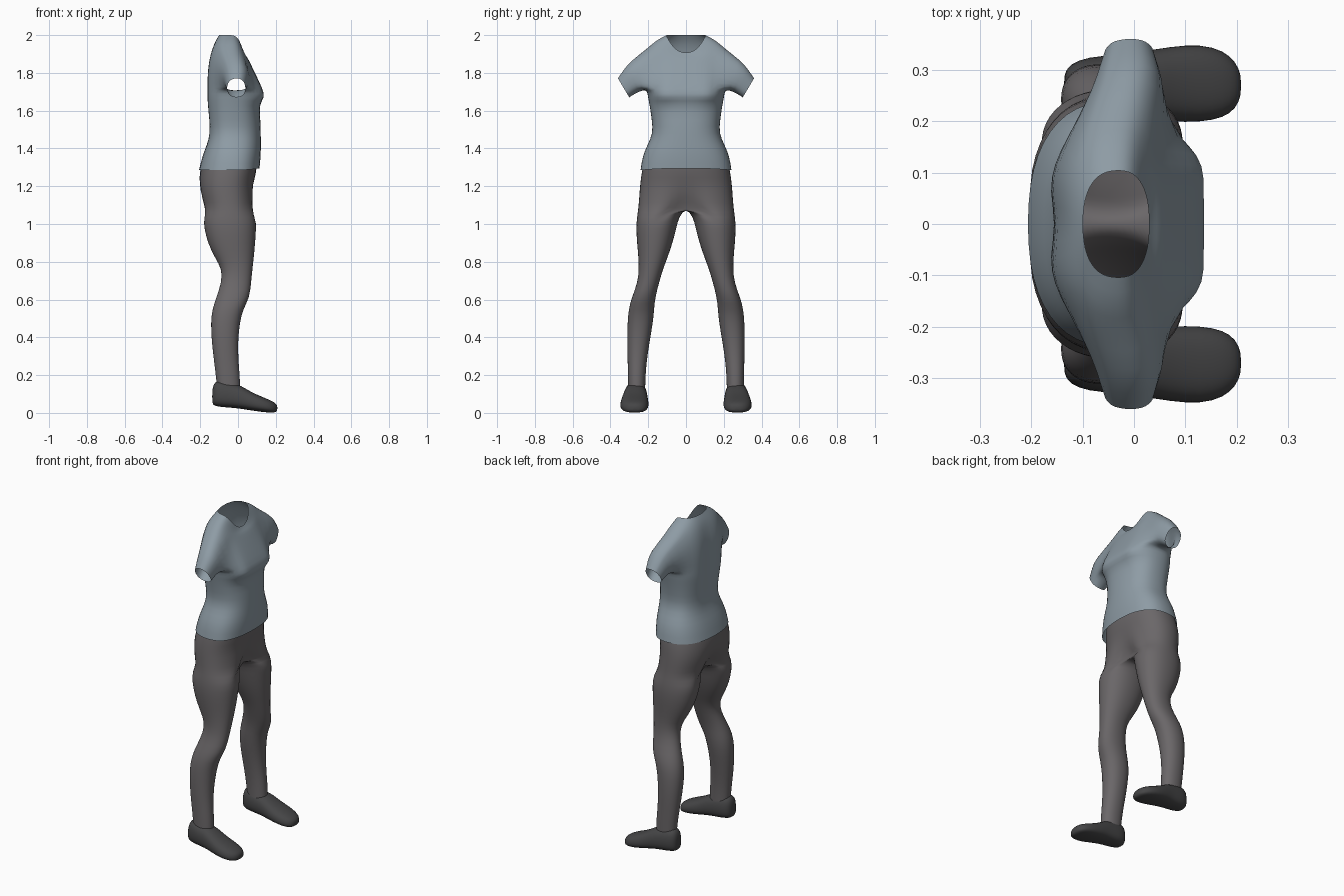
import bpy, bmesh
from math import sin, cos, pi, exp, atan2, hypot, copysign

cube = bpy.data.objects.get("Cube")
if cube:
    bpy.data.objects.remove(cube)


def material(name, rgb):
    m = bpy.data.materials.new(name)
    m.use_nodes = True
    m.diffuse_color = (*rgb, 1)
    bsdf = m.node_tree.nodes["Principled BSDF"]
    bsdf.inputs["Base Color"].default_value = (*rgb, 1)
    bsdf.inputs["Roughness"].default_value = 0.8
    return m


SHIRT = material("blue_grey_cloth", (0.27, 0.33, 0.375))
TROUSERS = material("warm_grey_cloth", (0.145, 0.135, 0.14))
SHOES = material("charcoal_leather", (0.06, 0.06, 0.062))
SEG = 24


def power(v, p):
    return copysign(abs(v) ** p, v)


def bump(v, width):
    return exp(-(v / width) ** 2)


def bridge(bm, a, b):
    """Join two closed loops of equal length with quads."""
    n = len(a)
    return [bm.faces.new((a[i], a[(i + 1) % n], b[(i + 1) % n], b[i])) for i in range(n)]


def loft(bm, rings):
    loops = [[bm.verts.new(p) for p in ring] for ring in rings]
    faces = [bridge(bm, a, b) for a, b in zip(loops, loops[1:])]
    return loops, faces


def finish(bm, name, mat, mirror=False):
    bmesh.ops.recalc_face_normals(bm, faces=bm.faces[:])
    mesh = bpy.data.meshes.new(name)
    bm.to_mesh(mesh)
    bm.free()
    mesh.materials.append(mat)
    mesh.polygons.foreach_set("use_smooth", [True] * len(mesh.polygons))
    ob = bpy.data.objects.new(name, mesh)
    bpy.context.collection.objects.link(ob)
    if mirror:
        mod = ob.modifiers.new("mirror", "MIRROR")
        mod.use_axis = (False, True, False)
        mod.merge_threshold = 0.0005
    sub = ob.modifiers.new("smooth", "SUBSURF")
    sub.levels = sub.render_levels = 1
    return ob


# Shirt body: height, half width, back, front, bust, spine groove, front dip
BODY = [
    (1.285, .243, -.208, .115, 0, 0, -.01),
    (1.36, .232, -.19, .122, 0, 0, 0),
    (1.42, .205, -.165, .122, 0, 0, 0),
    (1.48, .176, -.152, .122, 0, .005, 0),
    (1.55, .182, -.158, .12, 0, .01, 0),
    (1.635, .195, -.168, .112, 0, .015, 0),
    (1.67, .203, -.17, .143, .022, .02, 0),
    (1.71, .207, -.17, .133, .016, .02, 0),
    (1.78, .215, -.17, .10, .008, .02, 0),
    (1.86, .22, -.162, .062, 0, .015, 0),
    (1.93, .205, -.142, .05, 0, .01, .05),
    (1.97, .165, -.12, .04, 0, 0, .08),
    (2.0, .105, -.10, .03, 0, 0, .095),
]


def body_ring(z, w, back, front, bust, spine, dip):
    mid, pts = -.03, []
    for i in range(SEG):
        c, s = cos(2 * pi * i / SEG), sin(2 * pi * i / SEG)
        y = w * power(s, .85)
        x = mid + (front - mid if c > 0 else mid - back) * power(c, .8)
        if c > 0:
            x += bust * bump(abs(y) - .125, .045)
        else:
            x += spine * bump(y, .035)
        pts.append((x, y, z - dip * max(0, c) ** 2))
    return pts


bm = bmesh.new()
loops, faces = loft(bm, [body_ring(*r) for r in BODY])

# Sleeves grow out of an opening in each side: y, z, radius x, radius up, tilt
SLEEVE = [(.262, 1.785, .076, .086, .35),
          (.30, 1.752, .064, .071, .45),
          (.33, 1.72, .053, .06, .51)]
LOW, HIGH = 7, 10
for side, first in ((1, 3), (-1, 15)):
    last = first + 6
    hole = [f for row in faces[LOW:HIGH] for f in row[first:last]]
    rim = [loops[LOW][c] for c in range(first, last)]
    rim += [loops[r][last] for r in range(LOW, HIGH)]
    rim += [loops[HIGH][c] for c in range(last, first, -1)]
    rim += [loops[r][first] for r in range(HIGH, LOW, -1)]
    bmesh.ops.delete(bm, geom=hole, context="FACES_KEEP_BOUNDARY")
    zc, hz = 1.82, .11
    angles = [atan2((v.co.z - zc) / hz, (v.co.x + .02) / .1) for v in rim]
    previous = rim
    for y, z, rx, ru, tilt in SLEEVE:
        up = (1 - tilt * tilt) ** .5
        ring = [bm.verts.new((-.008 + rx * cos(a), side * (y + ru * tilt * sin(a)),
                              z + ru * up * sin(a))) for a in angles]
        bridge(bm, previous, ring)
        previous = ring
bmesh.ops.delete(bm, geom=[v for v in bm.verts if not v.link_faces], context="VERTS")
finish(bm, "shirt", SHIRT)

# Trousers, one half: height, inner y, outer y, back, front, centre cleft
PELVIS = [(1.33, .222, -.188, .10, 0), (1.28, .236, -.203, .10, 0),
          (1.21, .245, -.213, .085, .04), (1.14, .25, -.206, .092, .25),
          (1.085, .254, -.192, .095, .6)]
LEG = [(1.04, .036, .26, -.186, .097), (.98, .05, .265, -.18, .097),
       (.9, .07, .26, -.162, .092), (.82, .098, .252, -.122, .084),
       (.76, .122, .25, -.085, .077), (.69, .142, .256, -.088, .07),
       (.61, .163, .288, -.116, .062), (.55, .168, .304, -.136, .028),
       (.48, .174, .31, -.145, .01), (.38, .192, .312, -.14, .0),
       (.28, .207, .309, -.128, .002), (.2, .214, .308, -.118, .01),
       (.12, .216, .306, -.11, .012)]


def pelvis_ring(z, outer, back, front, cleft):
    mid, pts = (back + front) / 2, []
    for i in range(SEG):
        c, s = cos(2 * pi * i / SEG), sin(2 * pi * i / SEG)
        y = outer * max(0, s) ** .85 if s > .001 else 0
        depth = (front - back) / 2 * (1 - cleft * bump(y, .06))
        pts.append((mid + depth * power(c, .85), y, z))
    return pts


def leg_ring(z, inner, outer, back, front):
    pts = []
    for i in range(SEG):
        a = 2 * pi * i / SEG
        pts.append(((back + front) / 2 + (front - back) / 2 * power(cos(a), .92),
                    (inner + outer) / 2 + (outer - inner) / 2 * power(sin(a), .92), z))
    return pts


bm = bmesh.new()
loft(bm, [pelvis_ring(*r) for r in PELVIS] + [leg_ring(*r) for r in LEG])
inside = [f for f in bm.faces if all(abs(v.co.y) < .0001 for v in f.verts)]
bmesh.ops.delete(bm, geom=inside, context="FACES")
finish(bm, "trousers", TROUSERS, mirror=True)

# Shoes, lofted heel to toe: x, bottom, top, centre y, half width
SHOE = [(-.137, .05, .12, .268, .022), (-.126, .036, .168, .266, .046),
        (-.09, .03, .17, .266, .06), (-.03, .026, .157, .267, .063),
        (.015, .021, .147, .269, .067), (.07, .012, .11, .272, .074),
        (.13, .004, .085, .274, .077), (.175, 0, .066, .272, .066),
        (.198, .002, .053, .27, .046), (.209, .012, .038, .27, .02)]


def shoe_ring(x, low, high, yc, w):
    pts = []
    for i in range(16):
        c, s = cos(2 * pi * i / 16), sin(2 * pi * i / 16)
        taper = 1 - .12 * s
        pts.append((x, yc + w * taper * power(c, .8),
                    (low + high) / 2 + (high - low) / 2 * power(s, .75)))
    return pts


for name, side in (("left_shoe", 1), ("right_shoe", -1)):
    bm = bmesh.new()
    loops, _ = loft(bm, [[(x, side * y, z) for x, y, z in shoe_ring(*r)] for r in SHOE])
    bm.faces.new(loops[0])
    bm.faces.new(loops[-1])
    finish(bm, name, SHOES)
